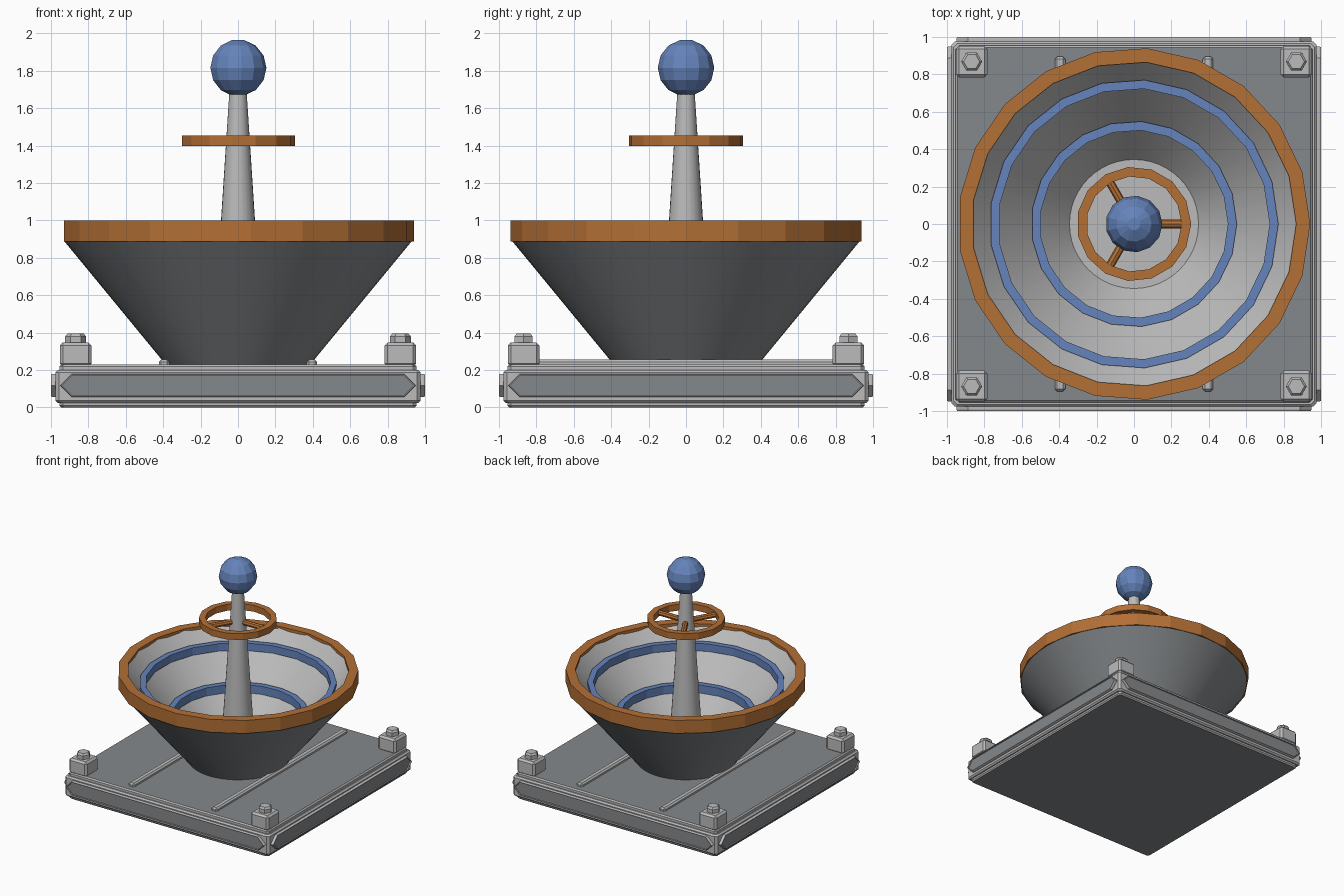
import bpy, bmesh, math
from mathutils import Matrix

if "Cube" in bpy.data.objects:
    bpy.data.objects.remove(bpy.data.objects["Cube"])


def material(name, rgb):
    m = bpy.data.materials.new(name)
    m.diffuse_color = (*rgb, 1)
    m.use_nodes = True
    m.node_tree.nodes["Principled BSDF"].inputs["Base Color"].default_value = m.diffuse_color
    return m


DARK = material("dark grey", (0.235, 0.25, 0.26))
LIGHT = material("light grey", (0.5, 0.5, 0.5))
ORANGE = material("burnt orange", (0.45, 0.16, 0.036))
BLUE = material("steel blue", (0.13, 0.23, 0.5))


def finish(name, bm, mats, smooth=False):
    bmesh.ops.recalc_face_normals(bm, faces=bm.faces)
    me = bpy.data.meshes.new(name)
    bm.to_mesh(me)
    bm.free()
    for m in mats:
        me.materials.append(m)
    ob = bpy.data.objects.new(name, me)
    bpy.context.collection.objects.link(ob)
    if smooth:
        bpy.context.view_layer.objects.active = ob
        ob.select_set(True)
        bpy.ops.object.shade_smooth_by_angle(angle=math.radians(25))
        ob.select_set(False)
    return ob


def loft(bm, loops, caps=True, closed=False):
    """Skin a list of point loops of equal length."""
    rings = [[bm.verts.new(p) for p in loop] for loop in loops]
    pairs = list(zip(rings, rings[1:]))
    if closed:
        pairs.append((rings[-1], rings[0]))
    n = len(rings[0])
    for a, b in pairs:
        for i in range(n):
            bm.faces.new((a[i], a[(i + 1) % n], b[(i + 1) % n], b[i]))
    if caps and not closed:
        bm.faces.new(rings[0])
        bm.faces.new(rings[-1])


def circle(r, z, n):
    return [(r * math.cos(2 * math.pi * i / n), r * math.sin(2 * math.pi * i / n), z)
            for i in range(n)]


def lathe(name, profile, n, mats, closed=False, smooth=False):
    bm = bmesh.new()
    loft(bm, [circle(r, z, n) for r, z in profile], closed=closed)
    return finish(name, bm, mats, smooth)


def hoop(name, outer, inner, z0, z1, n, mat):
    return lathe(name, [(outer, z0), (outer, z1), (inner, z1), (inner, z0)], n, [mat], True)


def box(name, size, loc, mat, bevel=0.0):
    bm = bmesh.new()
    bmesh.ops.create_cube(bm, size=1, matrix=Matrix.Translation(loc) @ Matrix.Diagonal((*size, 1)))
    if bevel:
        bmesh.ops.bevel(bm, geom=bm.edges[:], offset=bevel, segments=1, affect='EDGES')
    return finish(name, bm, [mat])


def square(h, z, c=0.02):
    k = h - c
    return [(h, -k, z), (h, k, z), (k, h, z), (-k, h, z),
            (-h, k, z), (-h, -k, z), (-k, -h, z), (k, -h, z)]


# Stepped base with dark top and bottom
bm = bmesh.new()
loft(bm, [square(h, z) for h, z in [(0.945, 0), (0.955, 0.01), (0.955, 0.025), (0.965, 0.025),
                                    (0.977, 0.037), (0.977, 0.188), (0.965, 0.2),
                                    (0.955, 0.2), (0.955, 0.22), (0.945, 0.23)]])
bm.normal_update()
for f in bm.faces:
    z = f.calc_center_median().z
    f.material_index = 1 if (z < 0.001 or z > 0.229) else 0
finish("base", bm, [LIGHT, DARK])


# Pointed panels on the four sides: light rim, dark sunken face
def panel_loop(half, h, y):
    t = half - h
    return [(x, y, 0.118 + z) for x, z in
            [(-half, 0), (-t, -h), (t, -h), (half, 0), (t, h), (-t, h)]]


for side, angle in [("front", 0), ("right", 90), ("back", 180), ("left", 270)]:
    bm = bmesh.new()
    loft(bm, [panel_loop(0.95, 0.062, -0.96), panel_loop(0.95, 0.062, -0.992),
              panel_loop(0.945, 0.058, -1.0), panel_loop(0.937, 0.053, -1.0),
              panel_loop(0.937, 0.053, -0.99)])
    bm.faces.ensure_lookup_table()
    bm.faces[-1].material_index = 1
    bm.transform(Matrix.Rotation(math.radians(angle), 4, 'Z'))
    finish(side + "_panel", bm, [LIGHT, DARK])

# Strips across the deck
for sx in (-1, 1):
    box("deck_strip", (0.055, 1.79, 0.05), (sx * 0.395, 0, 0.231), LIGHT, 0.012)

# Corner blocks with hex bolts
for sx in (-1, 1):
    for sy in (-1, 1):
        x, y = sx * 0.868, sy * 0.868
        box("corner_block", (0.168, 0.168, 0.13), (x, y, 0.283), LIGHT, 0.016)
        bolt = lathe("corner_bolt", [(0.056, 0.34), (0.056, 0.38), (0.043, 0.395)], 6, [LIGHT])
        bolt.location = (x, y, 0)

# Bowl: dark outside, light inside
N = 48
bm = bmesh.new()
loft(bm, [circle(r, z, N) for r, z in [(0.385, 0.228), (0.93, 0.89), (0.93, 0.985),
                                       (0.868, 0.985), (0.345, 0.376)]])
for f in bm.faces:
    f.material_index = 0
bm.faces.ensure_lookup_table()
for f in bm.faces[2 * N:4 * N]:
    f.material_index = 1
bm.faces[-1].material_index = 1
finish("bowl", bm, [DARK, LIGHT], True)

# Rim and inner rings
hoop("bowl_rim", 0.942, 0.867, 0.888, 1.0, 21, ORANGE)
hoop("upper_inner_ring", 0.772, 0.725, 0.83, 0.895, 21, BLUE)
hoop("lower_inner_ring", 0.55, 0.502, 0.57, 0.64, 21, BLUE)

# Mast and ball
lathe("mast", [(0.132, 0.37), (0.046, 1.69)], 24, [LIGHT], smooth=True)
R = 0.152
lathe("ball", [(R * math.sin(math.pi * (i + 0.5) / 7), 1.816 - R * math.cos(math.pi * (i + 0.5) / 7))
               for i in range(7)], 13, [BLUE])

# Small hoop with three spokes
hoop("mast_hoop", 0.306, 0.255, 1.398, 1.453, 15, ORANGE)
for k in range(3):
    bm = bmesh.new()
    bmesh.ops.create_cone(bm, cap_ends=True, segments=8, radius1=0.023, radius2=0.023, depth=0.25)
    bm.transform(Matrix.Rotation(math.radians(120 * k), 4, 'Z')
                 @ Matrix.Translation((0.145, 0, 1.425)) @ Matrix.Rotation(math.pi / 2, 4, 'Y'))
    finish("hoop_spoke", bm, [ORANGE], True)
